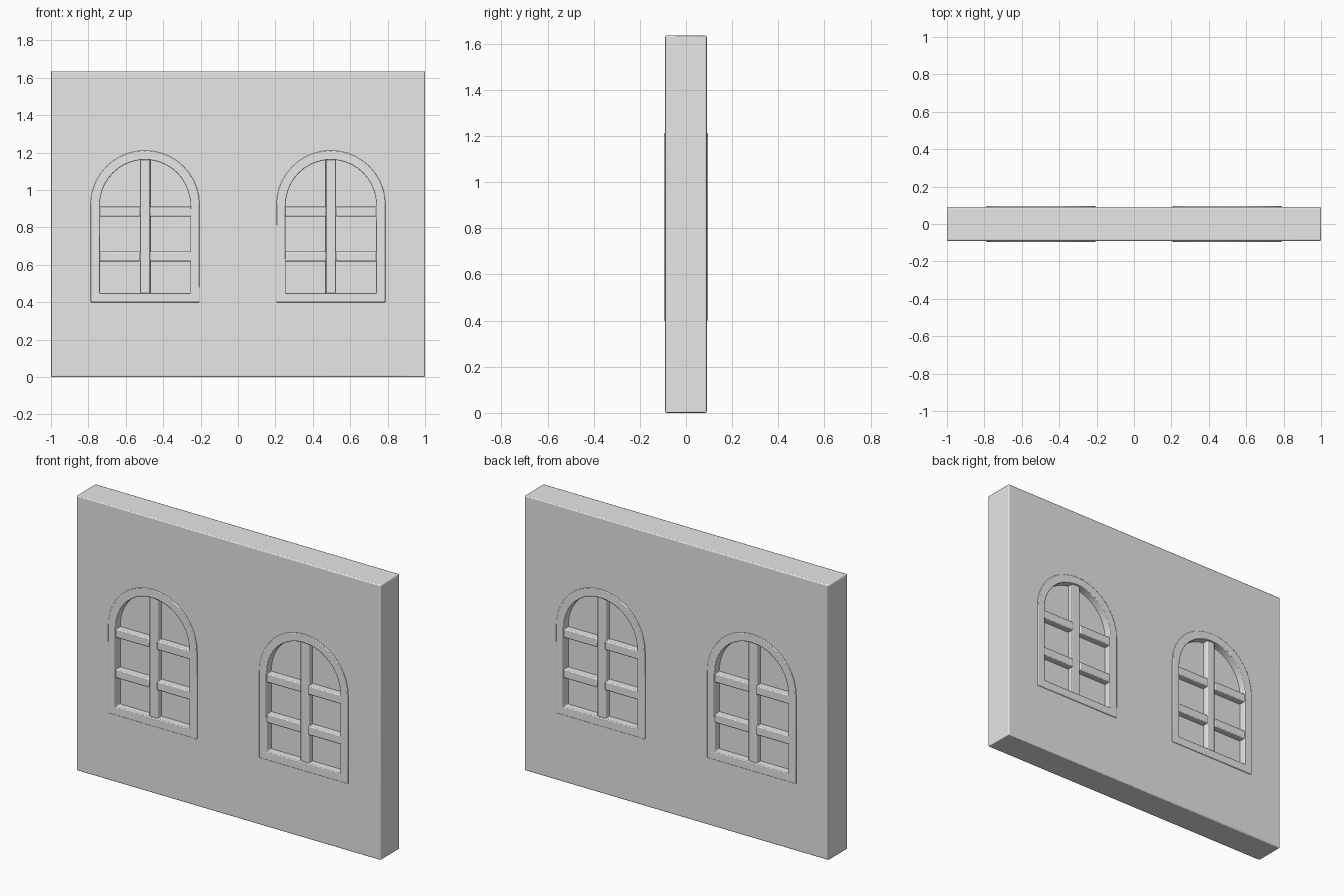
import bpy, bmesh, math

cube = bpy.data.objects.get("Cube")
if cube:
    bpy.data.objects.remove(cube, do_unlink=True)

WALL_Y = 0.09        # half thickness of the wall
WALL_H = 1.635
SPRING = 0.92        # height where the arches begin
WINDOW_X = 0.497

grey = bpy.data.materials.new("plaster_grey")
grey.use_nodes = True
grey.diffuse_color = (0.8, 0.8, 0.8, 1)
grey.node_tree.nodes["Principled BSDF"].inputs["Base Color"].default_value = (0.8, 0.8, 0.8, 1)


def add_object(name, bm):
    bmesh.ops.recalc_face_normals(bm, faces=bm.faces)
    mesh = bpy.data.meshes.new(name)
    bm.to_mesh(mesh)
    bm.free()
    mesh.materials.append(grey)
    obj = bpy.data.objects.new(name, mesh)
    bpy.context.collection.objects.link(obj)
    return obj


def arch(cx, half, bottom, segments=20):
    """Outline of an arched opening, as (x, z) points."""
    points = [(cx - half, bottom), (cx + half, bottom)]
    for i in range(segments + 1):
        a = math.pi * i / segments
        points.append((cx + half * math.cos(a), SPRING + half * math.sin(a)))
    return points


def prism(name, outline, depth):
    bm = bmesh.new()
    front, back = [[bm.verts.new((x, y, z)) for x, z in outline] for y in (-depth, depth)]
    bm.faces.new(front)
    bm.faces.new(back)
    for i in range(len(outline)):
        bm.faces.new((front[i - 1], front[i], back[i], back[i - 1]))
    return add_object(name, bm)


def ring(name, outer, inner, depth):
    bm = bmesh.new()
    loops = [[bm.verts.new((x, y, z)) for x, z in line]
             for line, y in ((outer, -depth), (inner, -depth), (inner, depth), (outer, depth))]
    for a, b in zip(loops, loops[1:] + loops[:1]):
        for i in range(len(outer)):
            bm.faces.new((a[i - 1], a[i], b[i], b[i - 1]))
    return add_object(name, bm)


def box(name, x0, x1, z0, z1, depth):
    return prism(name, [(x0, z0), (x1, z0), (x1, z1), (x0, z1)], depth)


def finish(obj, bevel):
    mod = obj.modifiers.new("soft_edges", "BEVEL")
    mod.width = bevel
    mod.segments = 2
    mod.limit_method = "ANGLE"
    mod.angle_limit = math.radians(40)
    bpy.ops.object.select_all(action="DESELECT")
    obj.select_set(True)
    bpy.context.view_layer.objects.active = obj
    bpy.ops.object.shade_smooth_by_angle(angle=math.radians(30))
    normals = obj.modifiers.new("flat_large_faces", "WEIGHTED_NORMAL")
    normals.keep_sharp = True


# Wall with two arched openings
wall = box("wall", -1, 1, 0, WALL_H, WALL_Y)
cutters = []
for cx in (-WINDOW_X, WINDOW_X):
    cutter = prism("opening_cutter", arch(cx, 0.268, 0.425), 0.3)
    cutter.hide_render = True
    cutters.append(cutter)
    cut = wall.modifiers.new("opening", "BOOLEAN")
    cut.operation = "DIFFERENCE"
    cut.solver = "EXACT"
    cut.object = cutter
bpy.context.view_layer.objects.active = wall
for name in [m.name for m in wall.modifiers]:
    bpy.ops.object.modifier_apply(modifier=name)
for cutter in cutters:
    bpy.data.objects.remove(cutter, do_unlink=True)
finish(wall, 0.006)

# Windows: frame, pane and glazing bars, alike on both faces of the wall
for side, cx in (("right", -WINDOW_X), ("left", WINDOW_X)):
    frame = ring(side + "_window_frame", arch(cx, 0.292, 0.40), arch(cx, 0.242, 0.45), 0.096)
    finish(frame, 0.004)
    prism(side + "_window_pane", arch(cx, 0.26, 0.43), 0.05)
    upright = box(side + "_upright_bar", cx - 0.028, cx + 0.028, 0.44, 1.17, 0.084)
    finish(upright, 0.005)
    for level, z in (("lower", 0.645), ("upper", 0.885)):
        for half, s in (("outer", math.copysign(1, cx)), ("inner", -math.copysign(1, cx))):
            x0, x1 = sorted((cx + s * 0.026, cx + s * 0.25))
            bar = box(f"{side}_{level}_{half}_crossbar", x0, x1, z - 0.026, z + 0.026, 0.09)
            finish(bar, 0.005)
